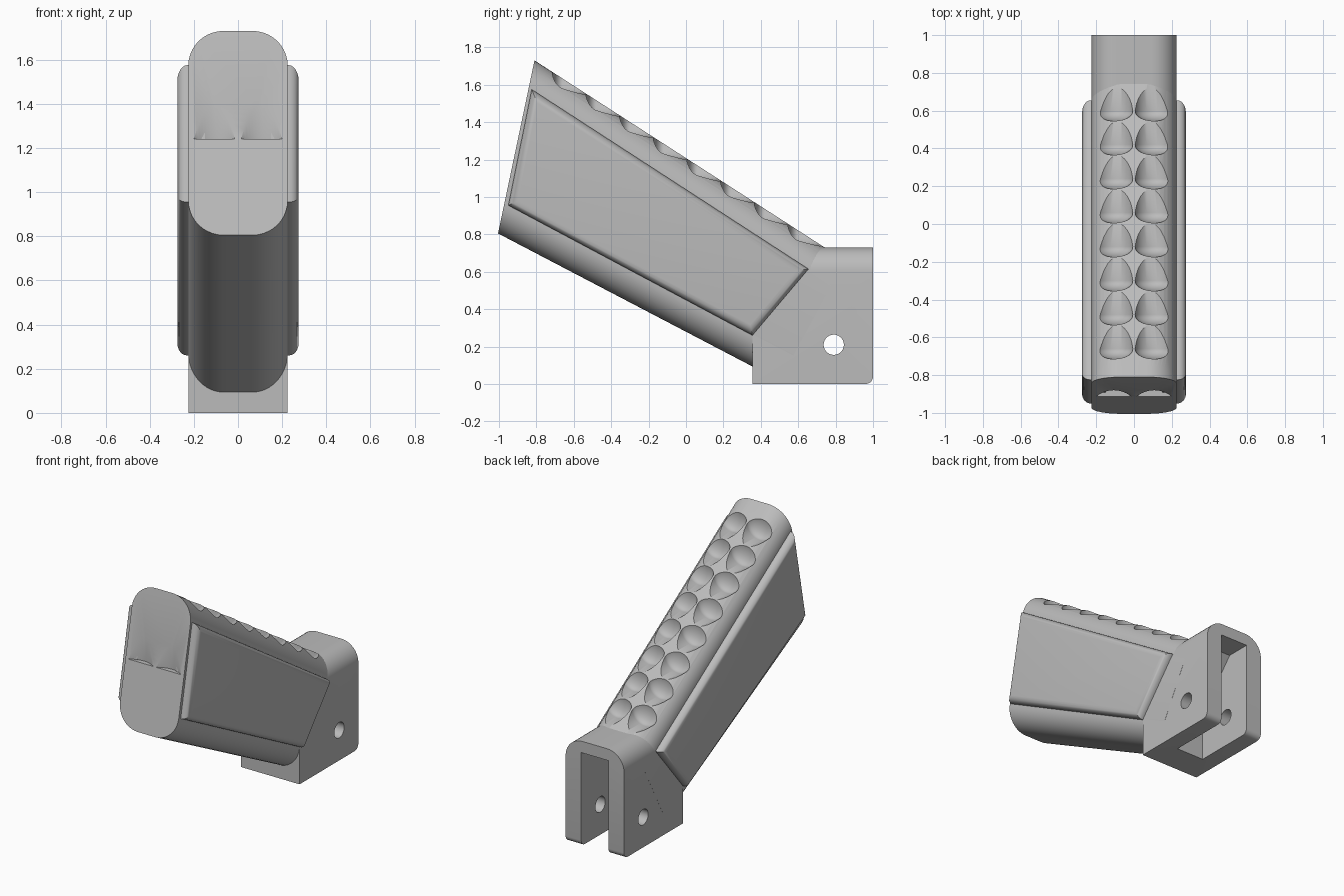
import bpy
import bmesh
from math import cos, sin, pi, radians
from mathutils import Matrix, Vector

old = bpy.data.objects.get("Cube")
if old:
    bpy.data.objects.remove(old, do_unlink=True)

gray = bpy.data.materials.new("light_gray")
gray.use_nodes = True
gray.diffuse_color = (0.5, 0.5, 0.5, 1)
gray.node_tree.nodes["Principled BSDF"].inputs["Base Color"].default_value = (0.5, 0.5, 0.5, 1)


def finish(name, bm):
    """Turn a bmesh into a named, coloured object."""
    bmesh.ops.recalc_face_normals(bm, faces=bm.faces)
    mesh = bpy.data.meshes.new(name)
    bm.to_mesh(mesh)
    bm.free()
    mesh.materials.append(gray)
    obj = bpy.data.objects.new(name, mesh)
    bpy.context.collection.objects.link(obj)
    return obj


def prism(profile, x0, x1):
    """Extrude a side profile of (y, z) points from x0 to x1."""
    bm = bmesh.new()
    face = bm.faces.new([bm.verts.new((x0, y, z)) for y, z in profile])
    ext = bmesh.ops.extrude_face_region(bm, geom=[face])
    verts = [v for v in ext["geom"] if isinstance(v, bmesh.types.BMVert)]
    bmesh.ops.translate(bm, verts=verts, vec=(x1 - x0, 0, 0))
    return bm


def round_edges(bm, rule, radius, segments):
    """Round every edge whose two ends satisfy the rule."""
    edges = [e for e in bm.edges if rule(e.verts[0].co, e.verts[1].co)]
    bmesh.ops.bevel(bm, geom=edges, offset=radius, segments=segments,
                    profile=0.5, affect='EDGES', clamp_overlap=True)


def cut(target, cutter):
    mod = target.modifiers.new("cut", 'BOOLEAN')
    mod.operation = 'DIFFERENCE'
    mod.solver = 'EXACT'
    mod.object = cutter
    bpy.context.view_layer.objects.active = target
    bpy.ops.object.modifier_apply(modifier=mod.name)


def discard(obj):
    bpy.data.objects.remove(obj, do_unlink=True)


def smooth(obj):
    bpy.ops.object.select_all(action='DESELECT')
    obj.select_set(True)
    bpy.context.view_layer.objects.active = obj
    bpy.ops.object.shade_smooth_by_angle(angle=radians(35))


def section(bm, low, high, half, r):
    """Rounded rectangle ring standing on the line from low to high."""
    low, high = Vector(low), Vector(high)
    up = (high - low).normalized()
    length = (high - low).length
    ring = []
    for k, (sx, top) in enumerate([(1, 1), (-1, 1), (-1, 0), (1, 0)]):
        for i in range(11):
            a = pi / 2 * (k + i / 10)
            x = sx * (half - r) + r * cos(a)
            t = (length - r if top else r) + r * sin(a)
            p = low + up * t
            ring.append(bm.verts.new((x, p.x, p.y)))
    return ring


# Handle core, its rear end buried in the hinge block
bm = bmesh.new()
front = section(bm, (-1.005, 0.805), (-0.81, 1.73), 0.225, 0.16)
rear = section(bm, (0.5, 0.018), (0.85, 0.66), 0.225, 0.16)
n = len(front)
for i in range(n):
    j = (i + 1) % n
    bm.faces.new([front[i], front[j], rear[j], rear[i]])
cap = bm.faces.new(front)
bm.faces.new(rear)
bmesh.ops.bevel(bm, geom=list(cap.edges), offset=0.05, segments=5,
                profile=0.5, affect='EDGES')
handle = finish("handle_core", bm)

# Hinge block with rounded top edges and lower rear corner
bm = prism([(0.355, 0), (1, 0), (1, 0.73), (0.355, 0.73)], -0.2245, 0.2245)
round_edges(bm, lambda a, b: min(a.z, b.z) > 0.72 and abs(a.x - b.x) < 0.01, 0.13, 10)
round_edges(bm, lambda a, b: max(a.z, b.z) < 0.01 and min(a.y, b.y) > 0.99, 0.04, 5)
block = finish("hinge_block", bm)

# Raised side panels
panel = [(-0.95, 0.955), (0.355, 0.26), (0.655, 0.615), (-0.825, 1.575)]
for side, label in ((1, "left"), (-1, "right")):
    bm = prism(panel, side * 0.15, side * 0.275)
    round_edges(bm, lambda a, b: min(abs(a.x), abs(b.x)) > 0.27, 0.045, 6)
    smooth(finish(label + "_side_panel", bm))

# Slot open at the back and bottom
slot = finish("slot_cutter", prism(
    [(0.56, -0.1), (1.1, -0.1), (1.1, 0.65), (0.83, 0.65), (0.56, 0.33)], -0.105, 0.105))
cut(handle, slot)
cut(block, slot)
discard(slot)

# Pin hole through both hinge walls
bm = bmesh.new()
bmesh.ops.create_cone(bm, cap_ends=True, segments=40, radius1=0.054, radius2=0.054, depth=1,
                      matrix=Matrix.Translation((0, 0.79, 0.21)) @ Matrix.Rotation(pi / 2, 4, 'Y'))
pin = finish("pin_cutter", bm)
cut(block, pin)
discard(pin)

# Two rows of finger scoops along the sloping top
for row in range(8):
    y = -0.66 + 0.18 * row
    z = 1.647 - 0.1157 * row
    for side in (1, -1):
        bm = bmesh.new()
        bmesh.ops.create_uvsphere(bm, u_segments=32, v_segments=20, radius=0.1,
                                  matrix=Matrix.Rotation(pi / 2, 4, 'X'))
        for v in bm.verts:
            v.co.y = v.co.y * 0.55 + (0.15 if v.co.y > 0.001 else 0)
        bmesh.ops.translate(bm, verts=bm.verts, vec=(side * 0.105, y, z))
        scoop = finish("scoop_cutter", bm)
        cut(handle, scoop)
        discard(scoop)

# Two flat-floored notches in the front face
for side in (1, -1):
    bm = bmesh.new()
    bmesh.ops.create_cone(bm, cap_ends=True, segments=64, radius1=0.145, radius2=0.145, depth=0.3,
                          matrix=Matrix.Translation((side * 0.107, -1.025, 1.39)))
    notch = finish("notch_cutter", bm)
    cut(handle, notch)
    discard(notch)

smooth(handle)
smooth(block)
